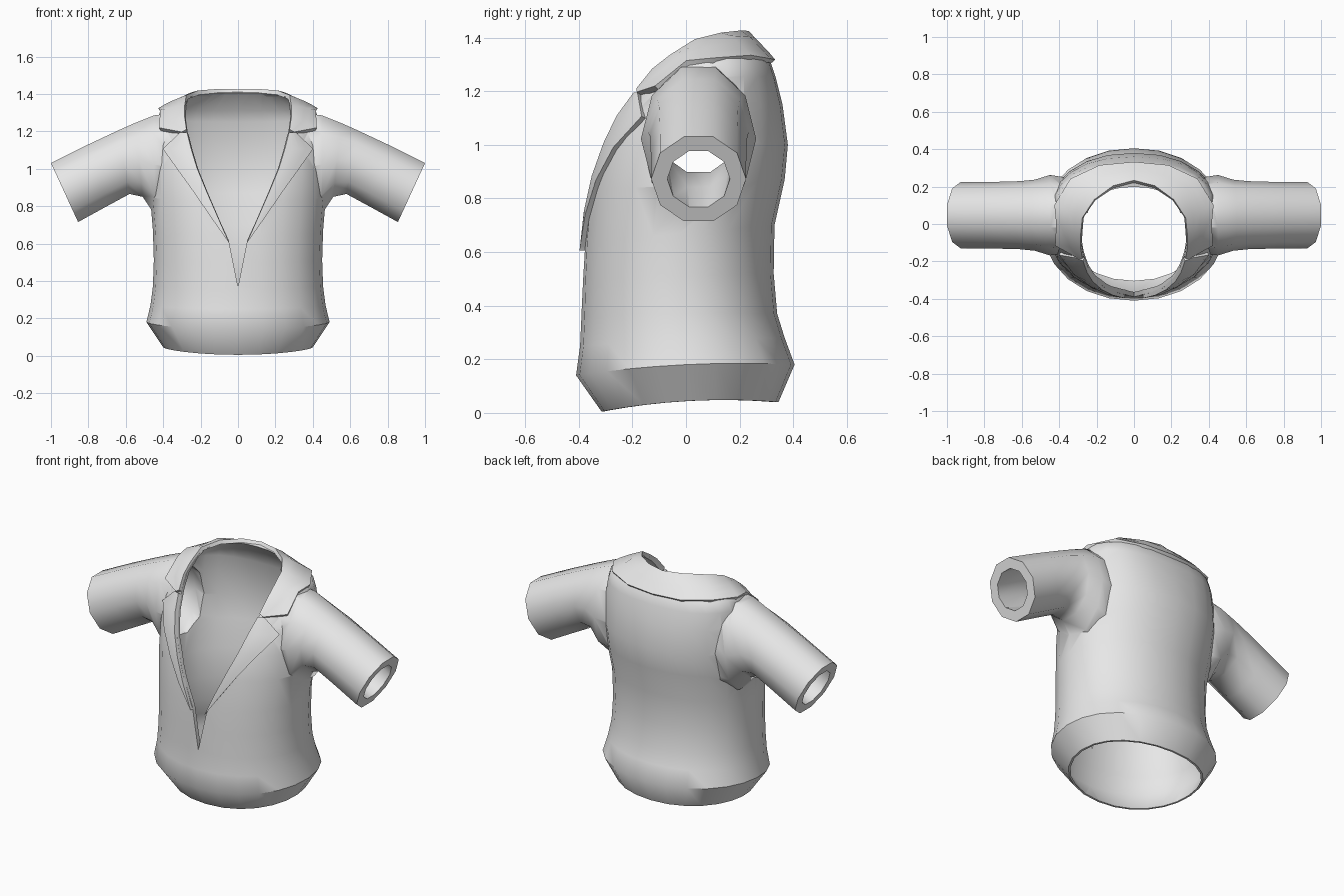
import bpy, bmesh, math
from mathutils import Vector
from mathutils.bvhtree import BVHTree

if "Cube" in bpy.data.objects:
    bpy.data.objects.remove(bpy.data.objects["Cube"])

cloth = bpy.data.materials.new("grey cloth")
cloth.diffuse_color = (0.8, 0.8, 0.8, 1)
cloth.use_nodes = True
cloth.node_tree.nodes["Principled BSDF"].inputs["Base Color"].default_value = cloth.diffuse_color


def add_object(name, bm):
    me = bpy.data.meshes.new(name)
    bm.to_mesh(me)
    bm.free()
    ob = bpy.data.objects.new(name, me)
    bpy.context.collection.objects.link(ob)
    return ob


def loft(bm, rings):
    """Closed solid through rings of points, capped with fans."""
    rows = [[bm.verts.new(p) for p in r] for r in rings]
    n = len(rows[0])
    for a, b in zip(rows, rows[1:]):
        for i in range(n):
            j = (i + 1) % n
            bm.faces.new((a[i], a[j], b[j], b[i]))
    for r in (rows[0], rows[-1]):
        c = bm.verts.new(sum((v.co for v in r), Vector()) / n)
        for i in range(n):
            bm.faces.new((r[i], r[(i + 1) % n], c))
    bmesh.ops.recalc_face_normals(bm, faces=bm.faces)


def apply(ob, name, kind, **settings):
    mod = ob.modifiers.new(name, kind)
    for k, v in settings.items():
        setattr(mod, k, v)
    bpy.ops.object.select_all(action='DESELECT')
    bpy.context.view_layer.objects.active = ob
    ob.select_set(True)
    bpy.ops.object.modifier_apply(modifier=name)


def boolean(ob, tool, operation):
    apply(ob, operation, 'BOOLEAN', object=tool, operation=operation, solver='EXACT')
    bpy.data.objects.remove(tool)


# ---- torso: half width, front y, front z, side z, back y, back z, squareness
TORSO = [
    (.40, -.315, .005, .045, .345, .04, 2.1),
    (.49, -.41, .14, .18, .405, .18, 2.1),
    (.468, -.395, .25, .27, .368, .28, 2.1),
    (.455, -.39, .36, .37, .34, .37, 2.1),
    (.45, -.386, .50, .51, .327, .52, 2.1),
    (.455, -.38, .64, .67, .33, .70, 2.1),
    (.47, -.365, .83, .85, .368, .87, 2.1),
    (.47, -.335, .97, 1.0, .38, 1.0, 2.2),
    (.455, -.275, 1.10, 1.15, .36, 1.15, 2.3),
    (.435, -.205, 1.20, 1.25, .335, 1.25, 2.4),
    (.415, -.15, 1.27, 1.31, .315, 1.31, 2.4),
    (.27, -.10, 1.32, 1.385, .22, 1.41, 2.1),
]


def torso_ring(r, inset=0.0, dz=0.0, n=24):
    hx, yf, zf, zs, yb, zb, p = r
    mid, half = (yf + yb) / 2, (yb - yf) / 2
    pts = []
    for i in range(n):
        a = 2 * math.pi * i / n
        s, c = math.sin(a), math.cos(a)
        s = math.copysign(abs(s) ** (2 / p), s)
        c = math.copysign(abs(c) ** (2 / p), c)
        z = zs + (zb - zf) / 2 * c + ((zb + zf) / 2 - zs) * c * c
        pts.append(Vector(((hx - inset) * s, mid + (half - inset) * c, z + dz)))
    return pts


bm = bmesh.new()
loft(bm, [torso_ring(r) for r in TORSO])
jacket = add_object("jacket_body", bm)

bm = bmesh.new()
cavity = [torso_ring(TORSO[0], .012, -.1)]
cavity += [torso_ring(r, .012 if i == 0 else .026) for i, r in enumerate(TORSO)]
cavity.append(torso_ring(TORSO[-1], .03, .1))
loft(bm, cavity)
torso_cavity = add_object("torso_cavity", bm)

# ---- sleeves: top x, top z, bottom x, bottom z, half depth, bore scale
SLEEVE = [
    (.34, 1.30, .36, .72, .20, .78),
    (.45, 1.285, .45, .76, .215, .82),
    (.55, 1.245, .51, .85, .19, .82),
    (.64, 1.205, .58, .865, .182, .80),
    (.80, 1.13, .70, .80, .178, .74),
    (1.0, 1.03, .855, .715, .177, .66),
]


def sleeve_ring(r, side, bore=False, push=0.0, n=10):
    xt, zt, xb, zb, ry, scale = r
    k = scale if bore else 1.0
    centre = Vector(((xt + xb) / 2 + push * .91, .047, (zt + zb) / 2 - push * .42))
    up = Vector((xt - xb, 0, zt - zb)) / 2 / math.cos(math.pi / n)
    pts = []
    for i in range(n):
        a = 2 * math.pi * (i + .5) / n
        p = centre + k * (up * math.cos(a) + Vector((0, ry * math.sin(a), 0)))
        pts.append(Vector((p.x * side, p.y, p.z)))
    return pts


def sleeves(name, bore):
    bm = bmesh.new()
    for side in (-1, 1):
        rings = [sleeve_ring(r, side, bore) for r in SLEEVE]
        if bore:
            rings.append(sleeve_ring(SLEEVE[-1], side, True, .1))
        loft(bm, rings)
    return add_object(name, bm)


boolean(jacket, sleeves("sleeves", False), 'UNION')
bm = bmesh.new()
bm.from_mesh(jacket.data)
surface = BVHTree.FromBMesh(bm)
bm.free()

# ---- hollow out the torso and sleeves, then cut the V neckline
boolean(jacket, torso_cavity, 'DIFFERENCE')
boolean(jacket, sleeves("sleeve_bores", True), 'DIFFERENCE')

NECK = [(.05, .62), (.11, .75), (.165, .88), (.215, 1.0), (.245, 1.1),
        (.27, 1.2), (.28, 1.28), (.272, 1.36), (.268, 1.6)]
outline = [(0, .37)] + NECK + [(-x, z) for x, z in reversed(NECK)]
bm = bmesh.new()
face = bm.faces.new([bm.verts.new((x, -.8, z)) for x, z in outline])
ext = bmesh.ops.extrude_face_region(bm, geom=[face])
bmesh.ops.translate(bm, vec=(0, .86, 0),
                    verts=[g for g in ext['geom'] if isinstance(g, bmesh.types.BMVert)])
bmesh.ops.recalc_face_normals(bm, faces=bm.faces)
boolean(jacket, add_object("neck_cutter", bm), 'DIFFERENCE')

# ---- lapels and collar: strips laid on the jacket surface, inner to outer edge
LAPEL = [((.047, .605), (.056, .62)), ((.11, .75), (.14, .74)), ((.165, .88), (.225, .865)),
         ((.215, 1.0), (.31, .985)), ((.245, 1.1), (.39, 1.10)), ((.266, 1.185), (.30, 1.185))]
COLLAR = [((.27, -.17, 1.2), (.30, -.18, 1.192)), ((.28, -.11, 1.27), (.415, -.14, 1.245)),
          ((.28, -.05, 1.32), (.42, 0, 1.315)), ((.265, .04, 1.37), (.415, .1, 1.315)),
          ((.21, .13, 1.40), (.33, .23, 1.31)), ((.11, .2, 1.41), (.18, .30, 1.31)),
          ((0, .22, 1.41), (0, .325, 1.31))]


def on_surface(p):
    if len(p) == 2:
        hit = surface.ray_cast(Vector((p[0], -2, p[1])), Vector((0, 1, 0)))
    else:
        hit = surface.find_nearest(p)
    co = hit[0] + hit[1] * .008
    if p[0] == 0:
        co.x = 0
    return co


def strip(name, rows, cols=4):
    bm = bmesh.new()
    grid = []
    for inner, outer in rows:
        a, b = Vector(inner), Vector(outer)
        grid.append([bm.verts.new(on_surface(a.lerp(b, i / cols))) for i in range(cols + 1)])
    for r, s in zip(grid, grid[1:]):
        for i in range(cols):
            bm.faces.new((r[i], r[i + 1], s[i + 1], s[i]))
    ob = add_object(name, bm)
    apply(ob, "mirror", 'MIRROR', use_clip=True)
    apply(ob, "thickness", 'SOLIDIFY', thickness=.024, offset=0)
    return ob


parts = [jacket, strip("lapels", LAPEL), strip("collar", COLLAR)]

# ---- colour and shading
for ob in parts:
    ob.data.materials.clear()
    ob.data.materials.append(cloth)
    bpy.ops.object.select_all(action='DESELECT')
    bpy.context.view_layer.objects.active = ob
    ob.select_set(True)
    bpy.ops.object.shade_smooth_by_angle(angle=math.radians(45))
